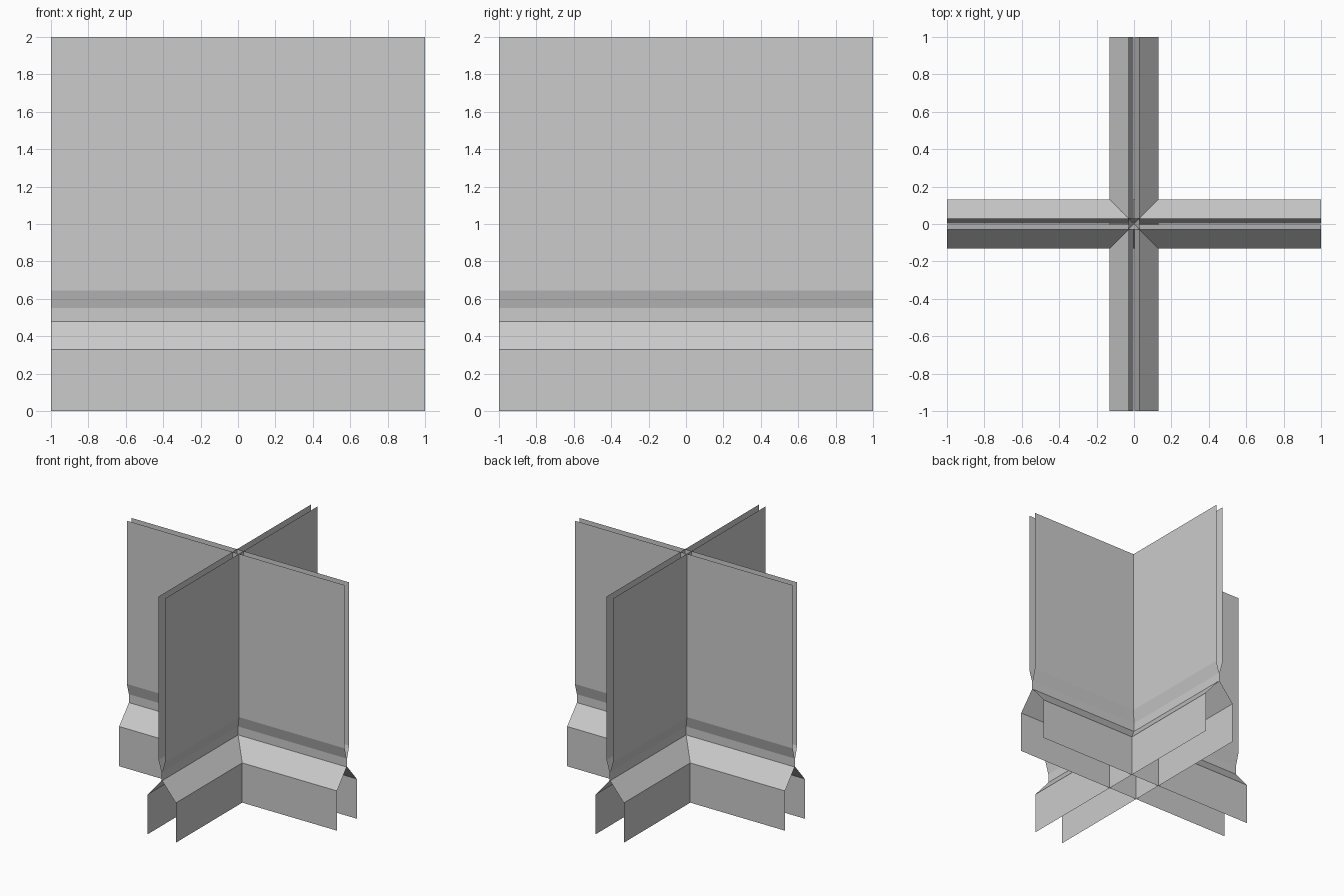
import bpy
import bmesh
import math

cube = bpy.data.objects.get("Cube")
if cube:
    bpy.data.objects.remove(cube, do_unlink=True)

# One plain grey
GREY = (0.6, 0.6, 0.6, 1.0)
grey = bpy.data.materials.new("plain_grey")
grey.use_nodes = True
grey.diffuse_color = GREY
grey.node_tree.nodes["Principled BSDF"].inputs["Base Color"].default_value = GREY

# Half profile of a wall as (distance from middle, height):
# straight foot, sloping shoulder, pinched neck, thin upper panel
PROFILE = [(0.13, 0), (0.13, 0.33), (0.003, 0.48),
           (0.003, 0.55), (0.03, 0.645), (0.03, 2)]


def wall_sheet(name, angle):
    """Open sheet following the profile, running the full length of the wall."""
    bm = bmesh.new()
    rows = [[bm.verts.new((x, -d, z)) for x in (-1, 1)] for d, z in PROFILE]
    for low, high in zip(rows, rows[1:]):
        bm.faces.new((low[0], low[1], high[1], high[0]))
    mesh = bpy.data.meshes.new(name)
    bm.to_mesh(mesh)
    bm.free()
    mesh.materials.append(grey)
    sheet = bpy.data.objects.new(name, mesh)
    sheet.rotation_euler.z = angle
    bpy.context.collection.objects.link(sheet)


# Two crossing walls, each made of two facing sheets
for i, side in enumerate(("front", "left", "back", "right")):
    wall_sheet(side + "_wall_sheet", i * math.pi / 2)
